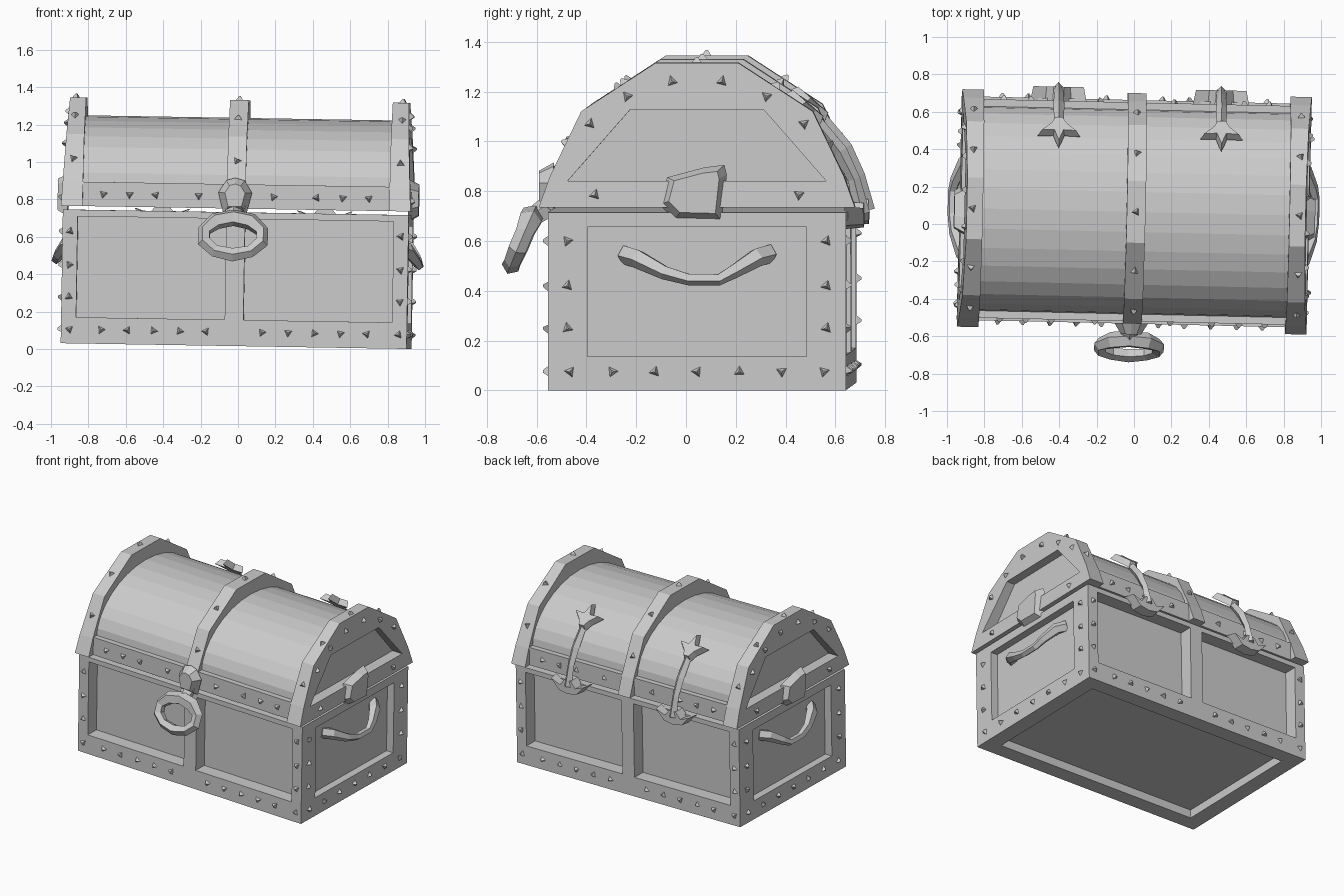
import bpy, bmesh, random
from math import radians, sin, cos, pi
from mathutils import Vector, Matrix

if "Cube" in bpy.data.objects:
    bpy.data.objects.remove(bpy.data.objects["Cube"])

random.seed(4)
X, Y, Z = Vector((1, 0, 0)), Vector((0, 1, 0)), Vector((0, 0, 1))
# The whole chest sits very slightly askew
CHEST = (Matrix.Translation((-0.01, 0.065, 0.016)) @ Matrix.Rotation(radians(-1.3), 4, 'Z')
         @ Matrix.Rotation(radians(0.95), 4, 'Y'))


def finish(name, bm):
    bmesh.ops.recalc_face_normals(bm, faces=bm.faces)
    bm.transform(CHEST)
    me = bpy.data.meshes.new(name)
    bm.to_mesh(me)
    bm.free()
    ob = bpy.data.objects.new(name, me)
    bpy.context.collection.objects.link(ob)
    return ob


def box(bm, x0, x1, y0, y1, z0, z1):
    m = Matrix.Translation(((x0 + x1) / 2, (y0 + y1) / 2, (z0 + z1) / 2)) @ Matrix.Diagonal((x1 - x0, y1 - y0, z1 - z0, 1))
    bmesh.ops.create_cube(bm, size=1, matrix=m)


def prism(bm, pts, origin, u, v, depth, scale=1.0):
    """Extrude a 2D outline drawn on axes u, v; the far end may be scaled."""
    w = u.cross(v)
    c = sum((Vector(p) for p in pts), Vector((0, 0))) / len(pts)
    rings = []
    for d, s in ((0, 1), (depth, scale)):
        ring = []
        for p in pts:
            q = c + (Vector(p) - c) * s
            ring.append(bm.verts.new(Vector(origin) + u * q.x + v * q.y + w * d))
        rings.append(ring)
    a, b = rings
    n = len(pts)
    for i in range(n):
        bm.faces.new((a[i], a[(i + 1) % n], b[(i + 1) % n], b[i]))
    bm.faces.new(a[::-1])
    bm.faces.new(b)


def tube(bm, path, radii, side, sides=5, closed=False):
    """Faceted tube along a path; side is a reference normal."""
    path = [Vector(p) for p in path]
    n, rings = len(path), []
    for i, p in enumerate(path):
        a = path[(i - 1) % n] if closed or i else p
        b = path[(i + 1) % n] if closed or i < n - 1 else p
        t = (b - a).normalized()
        e = t.cross(side).normalized()
        f = e.cross(t)
        rings.append([bm.verts.new(p + radii[i] * (e * cos(2 * pi * k / sides) + f * sin(2 * pi * k / sides)))
                      for k in range(sides)])
    for i in range(n if closed else n - 1):
        a, b = rings[i], rings[(i + 1) % n]
        for k in range(sides):
            bm.faces.new((a[k], a[(k + 1) % sides], b[(k + 1) % sides], b[k]))
    if not closed:
        bm.faces.new(rings[0])
        bm.faces.new(rings[-1])


def carve(ob, cutter_bm):
    cutter = finish(ob.name + "_cutter", cutter_bm)
    cutter.hide_render = True
    mod = ob.modifiers.new("panels", 'BOOLEAN')
    mod.operation, mod.solver, mod.object = 'DIFFERENCE', 'EXACT', cutter
    bpy.context.view_layer.objects.active = ob
    bpy.ops.object.modifier_apply(modifier=mod.name)
    bpy.data.objects.remove(cutter)


def mirrored(half):
    """Close a right-hand half outline into a symmetric one."""
    return half + [(-a, b) for a, b in reversed(half) if a != 0]


# Chest body with recessed panels on the front, back, ends and bottom
bm = bmesh.new()
box(bm, -0.925, 0.925, -0.598, 0.598, 0, 0.715)
body = finish("chest_body", bm)
bm = bmesh.new()
for s in (-1, 1):
    for x0, x1 in ((-0.845, -0.05), (0.05, 0.845)):
        box(bm, x0, x1, *sorted((s * 0.50, s * 0.7)), 0.14, 0.68)
    box(bm, *sorted((s * 0.87, s * 1.0)), -0.44, 0.44, 0.135, 0.655)
box(bm, -0.81, 0.81, -0.485, 0.485, -0.1, 0.06)
carve(body, bm)

# Barrel lid on a straight rim
bm = bmesh.new()
box(bm, -0.85, 0.85, -0.585, 0.585, 0.735, 0.865)
finish("lid_rim", bm)
bm = bmesh.new()
arc = [(0.55 * cos(pi * i / 16), 0.84 + 0.38 * sin(pi * i / 16)) for i in range(17)]
prism(bm, arc, (-0.85, 0, 0), Y, Z, 1.7)
finish("lid_barrel", bm)

# Arched middle band and heavier end caps
arch = mirrored([(0.635, 0.735), (0.59, 0.86), (0.465, 1.12), (0.165, 1.315)])
bm = bmesh.new()
prism(bm, arch, (-0.05, 0, 0), Y, Z, 0.10)
finish("lid_middle_band", bm)
for s, label in ((-1, "left"), (1, "right")):
    bm = bmesh.new()
    prism(bm, arch, (s * 0.82, 0, 0), s * Y, Z, 0.115)
    for v in bm.verts:
        if abs(v.co.x) > 0.9:
            v.co.x -= s * 0.05 * (v.co.z - 0.735)
    cap = finish(label + "_lid_cap", bm)
    bm = bmesh.new()
    prism(bm, mirrored([(0.52, 0.84), (0.27, 1.125)]), (s * 0.85, 0, 0), s * Y, Z, 0.2)
    carve(cap, bm)

    # Octagonal boss and drooping handle on each end
    bm = bmesh.new()
    boss = [(-0.14, -0.05), (-0.08, -0.11), (0.11, -0.115), (0.13, 0.07), (0.12, 0.11), (0.04, 0.10), (-0.11, 0.06)]
    prism(bm, boss, (s * 0.91, -0.01, 0.795), s * Y, Z, 0.055, 0.75)
    finish(label + "_boss", bm)
    bm = bmesh.new()
    path = [(s * x, y, z) for x, y, z in ((0.86, -0.29, 0.545), (0.91, -0.24, 0.53), (0.955, -0.13, 0.475),
            (0.97, -0.03, 0.447), (0.97, 0.09, 0.447), (0.955, 0.15, 0.48), (0.91, 0.24, 0.535), (0.86, 0.29, 0.55))]
    tube(bm, path, [0.04, 0.04, 0.03, 0.025, 0.025, 0.03, 0.04, 0.04], X)
    finish(label + "_handle", bm)

# Lock plate and hanging pull ring
bm = bmesh.new()
prism(bm, mirrored([(0.06, -0.10), (0.09, 0.02), (0.05, 0.085), (0, 0.10)]), (-0.005, -0.595, 0.80), X, Z, 0.06, 0.6)
finish("lock_plate", bm)
bm = bmesh.new()
ring, radii = [], []
for i in range(10):
    a = 2 * pi * (i + 0.5) / 10
    ring.append((-0.01 + 0.16 * cos(a), -0.725 + 0.042 * sin(a), 0.587 + 0.10 * sin(a)))
    radii.append(0.034 + 0.012 * max(0, sin(a)) + 0.004 * (i % 2))
tube(bm, ring, radii, Vector((0, -0.9, 0.4)), 5, True)
tube(bm, [(-0.01, -0.60, 0.73), (-0.01, -0.69, 0.67)], [0.05, 0.04], X)
finish("pull_ring", bm)

# Two back hinges: leaf-shaped tip, arm and anchor-shaped foot
leaf = mirrored([(0, 0.12), (0.03, 0.03), (0.115, 0.035), (0.05, -0.03), (0.025, -0.08)])
foot = mirrored([(0, -0.05), (0.08, -0.035), (0.15, 0.04), (0.07, 0.01), (0.03, 0.06)])
for x, label in ((-0.42, "left"), (0.45, "right")):
    bm = bmesh.new()
    prism(bm, leaf, (x, 0.42, 1.10), -X, Vector((0, -0.756, 0.654)), 0.045, 0.8)
    tube(bm, [(x, 0.47, 1.07), (x, 0.565, 0.95), (x, 0.62, 0.84), (x, 0.655, 0.70)],
         [0.025, 0.03, 0.025, 0.03], X, 4)
    prism(bm, foot, (x, 0.585, 0.69), -X, Z, 0.075, 0.9)
    finish(label + "_hinge", bm)

# Small three-sided studs on the frame, rim and bands
spots = []
for s in (-1, 1):
    for x in (0.15, 0.29, 0.43, 0.57, 0.71, 0.88):
        spots += [((m * x, s * 0.598, 0.075), s * Y) for m in (-1, 1)]
    for x in (0.2, 0.43, 0.57, 0.71):
        spots += [((m * x, s * 0.585, 0.80), s * Y) for m in (-1, 1)]
    spots += [((s * 0.925, i * 0.17, 0.075), s * X) for i in range(-3, 4)]
    for z in (0.25, 0.42, 0.60):
        for m in (-1, 1):
            spots += [((m * 0.885, s * 0.598, z), s * Y), ((s * 0.925, m * 0.52, z), s * X)]
    for y, z in ((0.41, 0.785), (0.43, 1.07), (0.28, 1.18), (0.1, 1.24)):
        spots += [((s * (0.935 - 0.05 * (z - 0.735)), m * y, z), s * X) for m in (-1, 1)]
for x in (-0.875, 0, 0.875):
    for a, b in zip(arch[1:], arch[2:-1]):
        a, b = Vector(a), Vector(b)
        mid, d = (a + b) / 2, b - a
        spots.append(((x, mid.x, mid.y), Vector((0, d.y, -d.x))))
bm = bmesh.new()
for pos, n in spots:
    if n.z < 0:
        n = -n
    m = (Matrix.Translation(Vector(pos) + n.normalized() * 0.008) @ n.to_track_quat('Z', 'Y').to_matrix().to_4x4()
         @ Matrix.Rotation(random.uniform(0, 2 * pi), 4, 'Z'))
    bmesh.ops.create_cone(bm, cap_ends=True, segments=3, radius1=0.028, radius2=0.006, depth=0.026, matrix=m)
finish("studs", bm)
